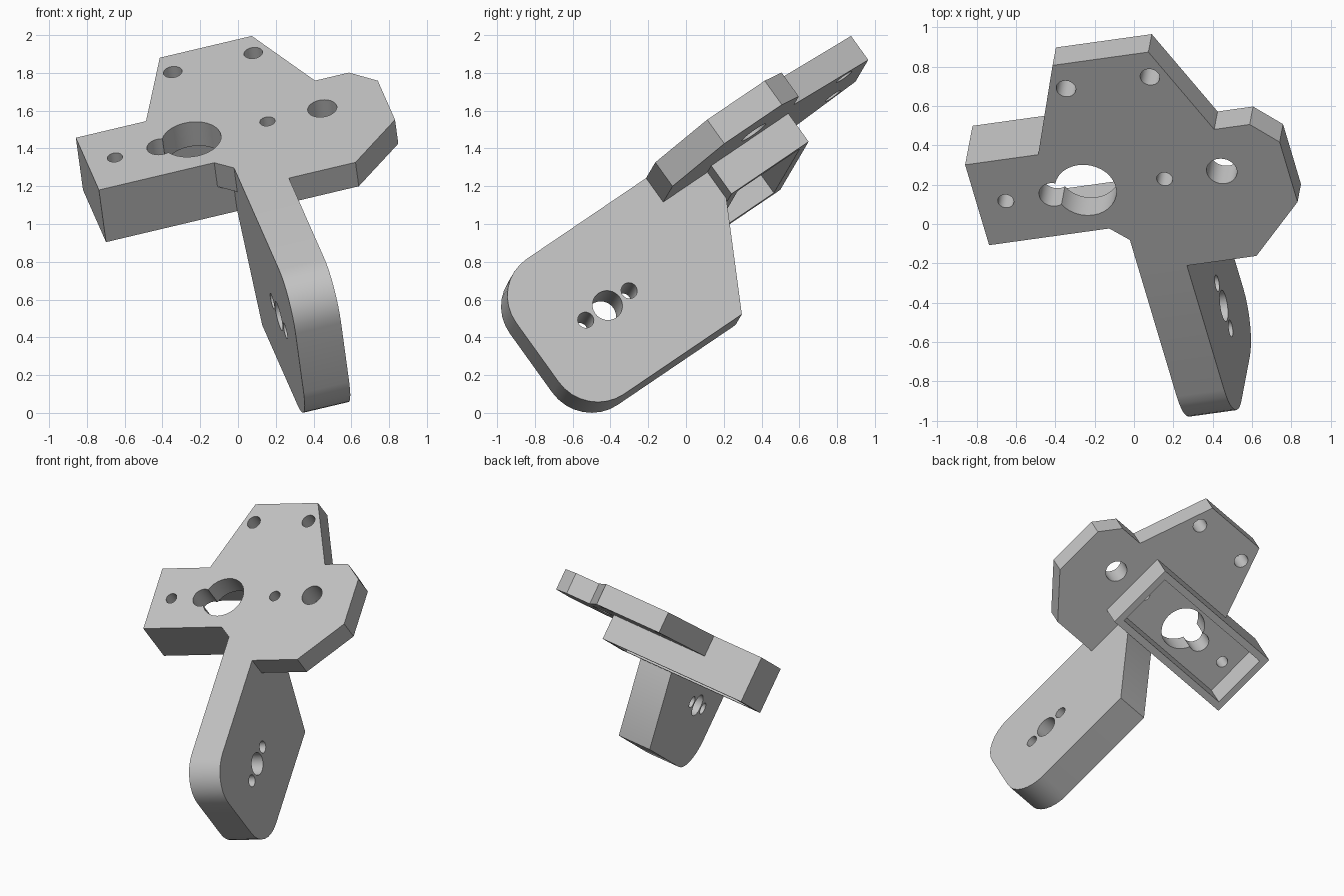
import bpy, bmesh, math
from mathutils import Matrix, Vector

cube = bpy.data.objects.get("Cube")
if cube:
    bpy.data.objects.remove(cube, do_unlink=True)

grey = bpy.data.materials.new("plain grey")
grey.use_nodes = True
colour = (0.55, 0.55, 0.55, 1)
grey.diffuse_color = colour
for node in grey.node_tree.nodes:
    if node.type == 'BSDF_PRINCIPLED':
        node.inputs["Base Color"].default_value = colour

# Bracket frame: x along the mounting box, y up the plate, z out of its face
ux = Vector((0.964, 0.134, 0.228)).normalized()
uy = Vector((-0.237, 0.804, 0.545))
uy = (uy - ux * uy.dot(ux)).normalized()
uz = ux.cross(uy)
frame = Matrix((ux, uy, uz)).transposed().to_4x4()
frame.translation = (-0.021, -0.081, 1.297)


def prism(name, outline, low, high, axis='Z'):
    """Extrude an outline along Z, or along X with the outline in YZ."""
    bm = bmesh.new()
    place = (lambda p, h: (p[0], p[1], h)) if axis == 'Z' else (lambda p, h: (h, p[0], p[1]))
    face = bm.faces.new([bm.verts.new(place(p, low)) for p in outline])
    top = bmesh.ops.extrude_face_region(bm, geom=[face])["geom"]
    shift = place((0, 0), high - low)
    bmesh.ops.translate(bm, vec=shift, verts=[g for g in top if isinstance(g, bmesh.types.BMVert)])
    bmesh.ops.recalc_face_normals(bm, faces=bm.faces)
    mesh = bpy.data.meshes.new(name)
    bm.to_mesh(mesh)
    bm.free()
    mesh.materials.append(grey)
    obj = bpy.data.objects.new(name, mesh)
    bpy.context.collection.objects.link(obj)
    return obj


def arc(cx, cy, r, start, end, steps):
    angles = [math.radians(start + (end - start) * i / steps) for i in range(steps + 1)]
    return [(cx + r * math.cos(a), cy + r * math.sin(a)) for a in angles]


def circle(cx, cy, r):
    return arc(cx, cy, r, 0, 360, 32)[:-1]


def rectangle(x0, x1, y0, y1):
    return [(x0, y0), (x1, y0), (x1, y1), (x0, y1)]


def cut(obj, outlines, axis='Z'):
    """Cut through the whole part with each outline."""
    cutters = []
    for outline in outlines:
        cutter = prism("cutter", outline, -1, 1, axis)
        cutter.hide_render = True
        mod = obj.modifiers.new("hole", 'BOOLEAN')
        mod.operation, mod.solver, mod.object = 'DIFFERENCE', 'EXACT', cutter
        cutters.append(cutter)
    graph = bpy.context.evaluated_depsgraph_get()
    graph.update()
    mesh = bpy.data.meshes.new_from_object(obj.evaluated_get(graph))
    obj.modifiers.clear()
    obj.data = mesh
    for cutter in cutters:
        bpy.data.objects.remove(cutter, do_unlink=True)


THICK, DEPTH, WALL = 0.157, 0.342, 0.05

# Top plate with its mounting holes
plate = prism("top_plate", [
    (-0.127, 1.125), (0.378, 1.125), (0.594, 0.6), (0.781, 0.6), (0.906, 0.468),
    (0.906, 0.089), (0.616, -0.204), (0.25, -0.204), (0, -0.204), (0, 0),
    (-0.087, 0.087), (-0.72, 0.087), (-0.72, 0.595), (-0.335, 0.595)], -THICK, 0)
cut(plate, [circle(*h) for h in (
    (-0.149, 0.34, 0.158), (-0.32, 0.34, 0.072), (-0.569, 0.34, 0.041), (0.268, 0.34, 0.041),
    (-0.094, 0.972, 0.05), (0.348, 0.972, 0.05), (0.569, 0.34, 0.078))])

# Open box rim under the plate
box = prism("mounting_box_rim", rectangle(-0.72, 0.4, 0.087, 0.595), -DEPTH, -THICK)
cut(box, [rectangle(-0.72 + WALL, 0.4 - WALL, 0.087 + WALL, 0.595 - WALL)])

# Leg plate with two rounded corners, square to the top plate
leg = prism("leg_plate",
            [(-0.204, 0)] + arc(-0.99, -0.25, 0.25, 90, 180, 8)
            + arc(-0.99, -0.637, 0.25, 180, 270, 8)
            + [(-0.213, -0.887), (0.087, -0.33), (0.087, -THICK), (-0.204, -THICK)],
            0, 0.25, 'X')
cut(leg, [circle(-0.78, -0.446, 0.08)]
    + [circle(-0.78 + s * 0.143, -0.446, 0.043) for s in (-1, 1)], 'X')

# Tilt into place and smooth the rounded faces
bpy.ops.object.select_all(action='DESELECT')
for part in (plate, box, leg):
    part.matrix_world = frame
    part.select_set(True)
bpy.context.view_layer.objects.active = plate
bpy.ops.object.shade_smooth_by_angle(angle=math.radians(30))
